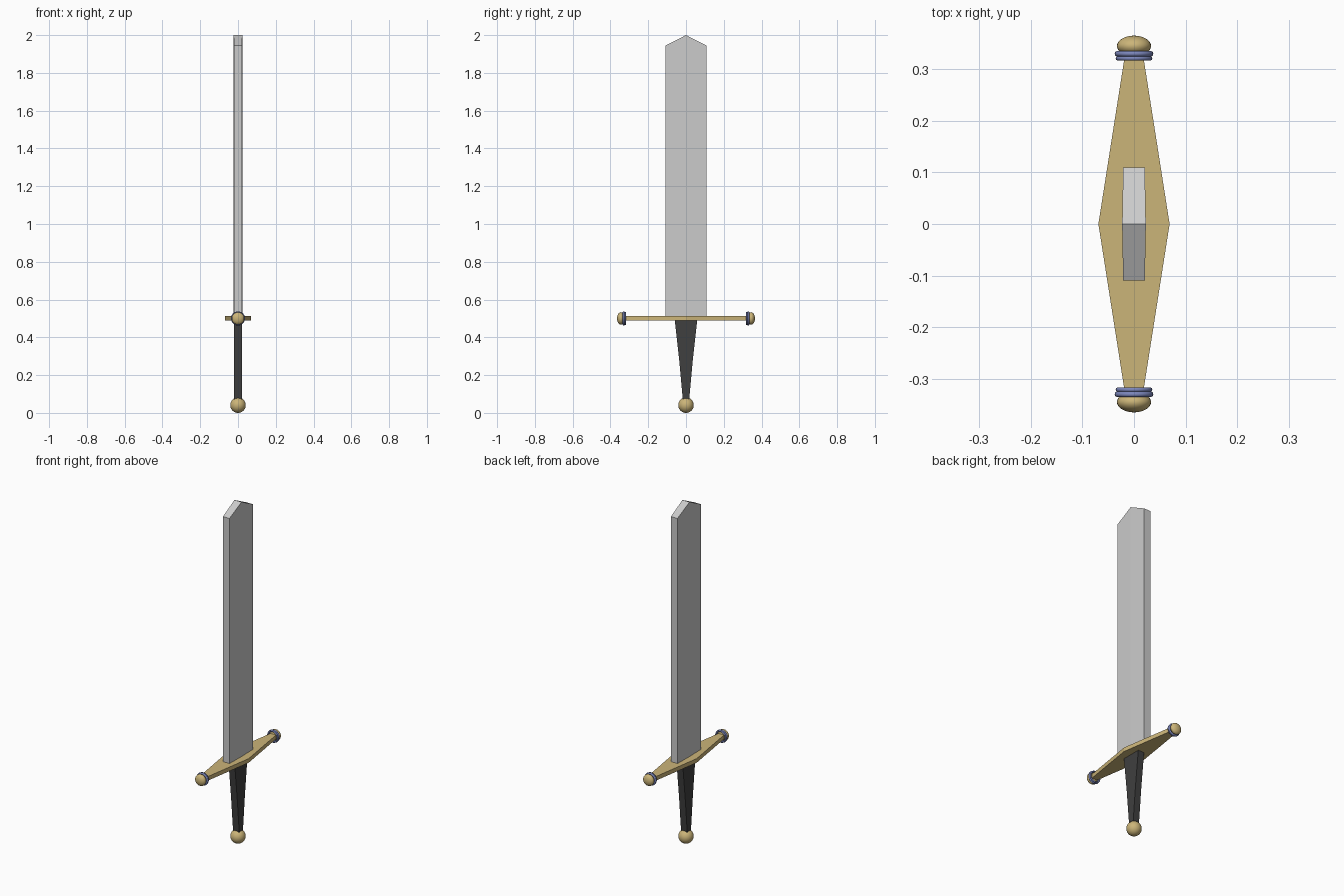
import bpy, bmesh, math
from mathutils import Matrix

if "Cube" in bpy.data.objects:
    bpy.data.objects.remove(bpy.data.objects["Cube"])


def mat(name, rgb):
    m = bpy.data.materials.new(name)
    m.diffuse_color = (*rgb, 1)
    m.use_nodes = True
    m.node_tree.nodes["Principled BSDF"].inputs["Base Color"].default_value = m.diffuse_color
    return m


STEEL = mat("steel", (0.60, 0.60, 0.60))
GOLD = mat("gold", (0.60, 0.46, 0.19))
GRIP = mat("dark grip", (0.05, 0.05, 0.05))
BLUE = mat("blue ring", (0.20, 0.24, 0.50))


def finish(name, bm, material):
    bmesh.ops.recalc_face_normals(bm, faces=bm.faces)
    me = bpy.data.meshes.new(name)
    bm.to_mesh(me)
    bm.free()
    me.materials.append(material)
    ob = bpy.data.objects.new(name, me)
    bpy.context.collection.objects.link(ob)
    return ob


def loft(name, rings, material):
    """Skin a stack of equal-length vertex rings and cap both ends."""
    bm = bmesh.new()
    loops = [[bm.verts.new(p) for p in r] for r in rings]
    for a, b in zip(loops, loops[1:]):
        for i in range(len(a)):
            j = (i + 1) % len(a)
            bm.faces.new((a[i], a[j], b[j], b[i]))
    bm.faces.new(loops[0])
    bm.faces.new(loops[-1])
    return finish(name, bm, material)


def ball(name, loc, radii, material):
    bm = bmesh.new()
    bmesh.ops.create_uvsphere(bm, u_segments=32, v_segments=16, radius=1,
                              matrix=Matrix.Translation(loc) @ Matrix.Diagonal((*radii, 1)))
    ob = finish(name, bm, material)
    ob.data.shade_smooth()


# Blade: slightly thicker along the middle, shallow pointed tip
def blade_ring(z_edge, z_mid):
    return [(-0.021, -0.109, z_edge), (0.021, -0.109, z_edge), (0.023, 0, z_mid),
            (0.021, 0.109, z_edge), (-0.021, 0.109, z_edge), (-0.023, 0, z_mid)]


bm = bmesh.new()
low = [bm.verts.new(p) for p in blade_ring(0.50, 0.50)]
top = [bm.verts.new(p) for p in blade_ring(1.945, 2.0)]
for i in range(6):
    j = (i + 1) % 6
    bm.faces.new((low[i], low[j], top[j], top[i]))
bm.faces.new(low)
bm.faces.new((top[0], top[1], top[2], top[5]))
bm.faces.new((top[5], top[2], top[3], top[4]))
finish("blade", bm, STEEL)

# Crossguard: long flat diamond with cut ends
outline = [(0.069, 0), (0.018, 0.325), (-0.018, 0.325),
           (-0.069, 0), (-0.018, -0.325), (0.018, -0.325)]
loft("crossguard", [[(x, y, z) for x, y in outline] for z in (0.488, 0.512)], GOLD)

# Grip: tapers towards the pommel
loft("grip", [[(-0.02, -w, z), (0.02, -w, z), (0.02, w, z), (-0.02, w, z)]
              for z, w in ((0.06, 0.016), (0.28, 0.036), (0.495, 0.060))], GRIP)

# Pommel
ball("pommel", (0, 0, 0.041), (0.041, 0.041, 0.041), GOLD)

# Guard ends: flattened knob and two rings on each side
for side, label in ((1, "back"), (-1, "front")):
    ball(label + "_guard_knob", (0, side * 0.345, 0.5), (0.033, 0.020, 0.033), GOLD)
    for n, (y, major, minor) in enumerate(((0.321, 0.031, 0.0045), (0.330, 0.032, 0.0055))):
        bpy.ops.mesh.primitive_torus_add(major_radius=major, minor_radius=minor,
                                         major_segments=32, minor_segments=10,
                                         location=(0, side * y, 0.5),
                                         rotation=(math.pi / 2, 0, 0))
        ring = bpy.context.object
        ring.name = f"{label}_guard_ring_{n + 1}"
        ring.data.materials.append(BLUE)
        ring.data.shade_smooth()
